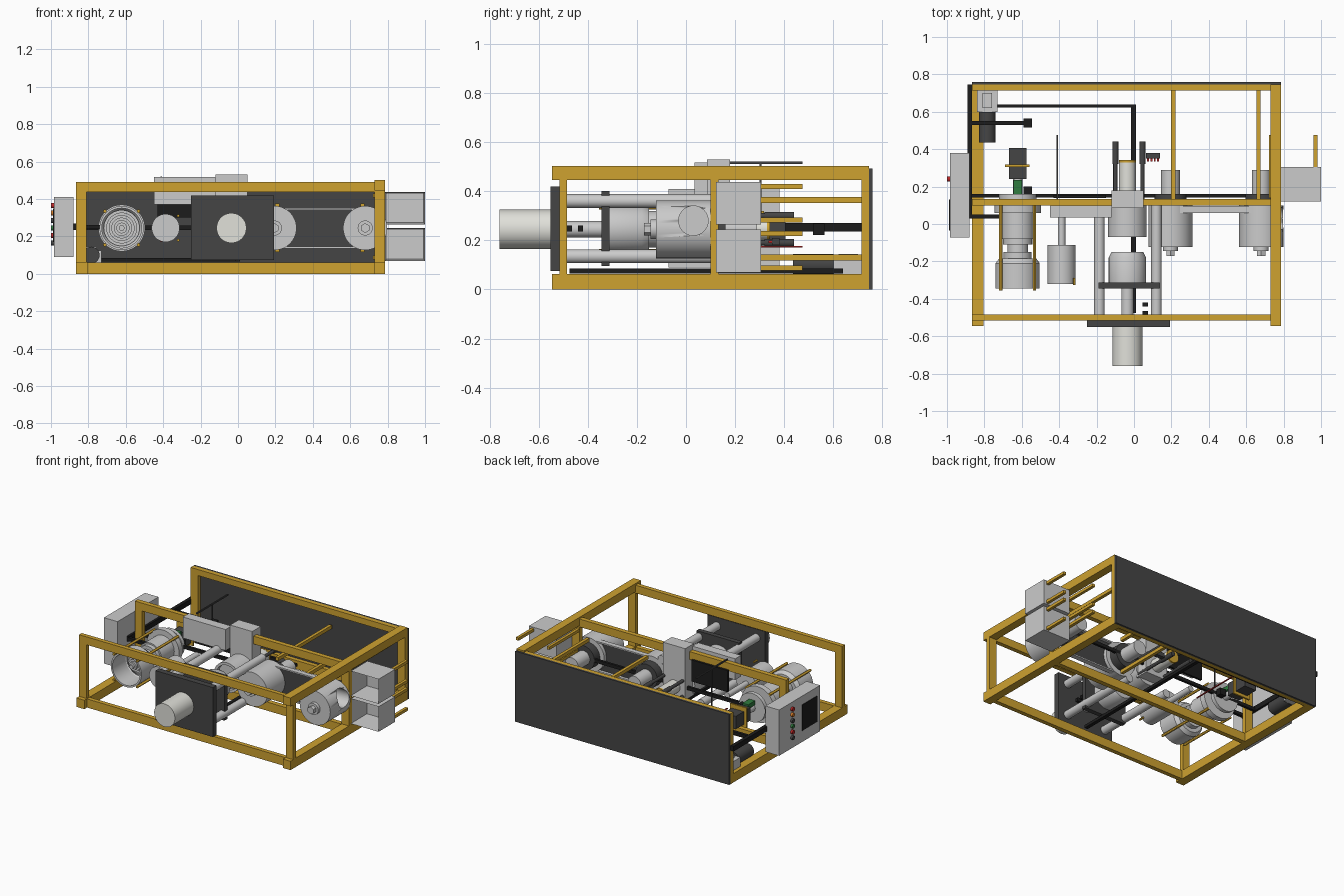
import bpy, bmesh, math
from mathutils import Matrix, Vector

if "Cube" in bpy.data.objects:
    bpy.data.objects.remove(bpy.data.objects["Cube"])


def mat(name, r, g, b):
    m = bpy.data.materials.new(name)
    m.diffuse_color = (r, g, b, 1)
    m.use_nodes = True
    m.node_tree.nodes["Principled BSDF"].inputs["Base Color"].default_value = m.diffuse_color
    return m


YEL = mat("yellow_paint", 0.62, 0.36, 0.03)
DARK = mat("dark_steel", 0.06, 0.06, 0.06)
BLACK = mat("black_rubber", 0.012, 0.012, 0.012)
PALE = mat("pale_enamel", 0.75, 0.75, 0.7)
GREEN = mat("green_terminal", 0.03, 0.2, 0.05)
RED = mat("red_button", 0.5, 0.02, 0.02)
ORANGE = mat("orange_button", 0.7, 0.2, 0.02)


def finish(name, bm, m, smooth=False):
    bmesh.ops.recalc_face_normals(bm, faces=bm.faces)
    me = bpy.data.meshes.new(name)
    bm.to_mesh(me)
    bm.free()
    ob = bpy.data.objects.new(name, me)
    bpy.context.collection.objects.link(ob)
    if m:
        me.materials.append(m)
    if smooth:
        bpy.ops.object.select_all(action='DESELECT')
        bpy.context.view_layer.objects.active = ob
        ob.select_set(True)
        bpy.ops.object.shade_smooth_by_angle()
    return ob


def box(name, x0, x1, y0, y1, z0, z1, m=None):
    bm = bmesh.new()
    c = Vector(((x0 + x1) / 2, (y0 + y1) / 2, (z0 + z1) / 2))
    bmesh.ops.create_cube(bm, size=1, matrix=Matrix.Translation(c) @ Matrix.Diagonal((x1 - x0, y1 - y0, z1 - z0, 1)))
    return finish(name, bm, m)


def rod(name, a, b, r, m=None, seg=32):
    a, b = Vector(a), Vector(b)
    d = b - a
    bm = bmesh.new()
    M = Matrix.Translation((a + b) / 2) @ d.to_track_quat('Z', 'Y').to_matrix().to_4x4()
    bmesh.ops.create_cone(bm, cap_ends=True, segments=seg, radius1=r, radius2=r, depth=d.length, matrix=M)
    return finish(name, bm, m, True)


def ycyl(name, x, r, y0, y1, m=None, z=0.245, seg=48):
    return rod(name, (x, y0, z), (x, y1, z), r, m, seg)


def lathe(name, x, z, prof, m=None, seg=48):
    # profile of (radius, y) turned about the y axis
    bm = bmesh.new()
    vs = [bm.verts.new((x + r, y, z)) for r, y in prof]
    es = [bm.edges.new(p) for p in zip(vs, vs[1:])]
    bmesh.ops.spin(bm, geom=vs + es, cent=(x, 0, z), axis=(0, 1, 0), angle=2 * math.pi, steps=seg)
    bmesh.ops.remove_doubles(bm, verts=bm.verts, dist=1e-5)
    return finish(name, bm, m, True)


# main frame
for n, z0, z1 in (("bottom", 0, 0.06), ("top", 0.437, 0.492)):
    for k, y0, y1 in (("front", -0.515, -0.485), ("middle", 0.1, 0.133), ("back", 0.715, 0.745)):
        if n == "top" and k == "back":
            z0 = 0.45
        box(f"{n}_{k}_beam", -0.866, 0.73, y0, y1, z0, z1, YEL)
box("left_bottom_beam", -0.866, -0.805, -0.545, 0.745, 0, 0.062, YEL)
box("right_bottom_beam", 0.73, 0.787, -0.545, 0.745, 0, 0.062, YEL)
box("right_top_beam", 0.73, 0.787, -0.545, 0.745, 0.445, 0.503, YEL)
for k, y0, y1 in (("front", -0.515, -0.485), ("middle", 0.1, 0.133), ("back", 0.715, 0.745)):
    box(f"left_{k}_post", -0.866, -0.81, y0, y1, 0.06, 0.49, YEL)
    box(f"right_{k}_post", 0.73, 0.787, y0, y1, 0.06, 0.45, YEL)
box("back_panel", -0.866, 0.787, 0.745, 0.76, 0, 0.492, DARK)
for x in (0.21, 0.665):
    for z in (0.365, 0.13):
        box("back_tie_bar", x - 0.011, x + 0.011, 0.13, 0.72, z - 0.012, z + 0.012, YEL)

# press: motor, plates, columns and ram
PX = -0.035
ycyl("press_motor", PX, 0.08, -0.76, -0.55, PALE)
box("press_end_plate", -0.25, 0.193, -0.552, -0.512, 0.075, 0.42, DARK)
for x in (-0.185, 0.12):
    for z in (0.36, 0.135):
        ycyl("press_column", x, 0.028, -0.512, 0.1, None, z)
ycyl("press_ram", PX, 0.033, -0.512, -0.34)
box("moving_plate", -0.19, 0.137, -0.345, -0.312, 0.095, 0.4, DARK)
lathe("press_head", PX, 0.245, [(0, -0.312), (0.1, -0.312), (0.1, -0.18), (0.085, -0.15), (0, -0.15)])
lathe("press_chamber", PX, 0.245, [(0.085, -0.04), (0.085, -0.07), (0.103, -0.07), (0.103, 0.1), (0, 0.1), (0, -0.04), (0.085, -0.04)])
box("chamber_block", -0.12, 0.05, 0.085, 0.18, 0.17, 0.53)
ycyl("chamber_cylinder", PX, 0.045, 0.18, 0.33, PALE)
ycyl("cylinder_cap", PX, 0.046, 0.33, 0.342, YEL)
for x in (-0.1, 0.045):
    for z in (0.19, 0.3):
        ycyl("guide_pin", x, 0.011, 0.1, 0.43, DARK, z)
        ycyl("guide_pin_stop", x, 0.016, 0.32, 0.44, DARK, z)
for y in (-0.475, -0.43):
    box("limit_sensor", 0.045, 0.075, y - 0.01, y + 0.01, 0.235, 0.26, BLACK)

# winding drums with the belt between them
for x in (0.195, 0.68):
    d = ycyl("winding_drum", x, 0.118, -0.122, 0.1, seg=64)
    ycyl("drum_hub", x, 0.04, -0.145, -0.12)
    ycyl("drum_nut", x, 0.026, -0.172, -0.14, seg=6)
    ycyl("drum_bearing", x, 0.085, 0.1, 0.16, DARK)
    ycyl("drum_motor", x, 0.05, 0.16, 0.29)
cut = rod("drum_hole_cutter", (0.69, 0.03, 0.28), (0.9, 0.03, 0.28), 0.06)
cut.hide_render = True
bo = d.modifiers.new("hole", 'BOOLEAN')
bo.object = cut
bpy.ops.object.select_all(action='DESELECT')
bpy.context.view_layer.objects.active = d
d.select_set(True)
bpy.ops.object.modifier_apply(modifier="hole")
bpy.data.objects.remove(cut)
box("belt_web", 0.195, 0.68, 0.07, 0.075, 0.14, 0.35, DARK)
for z in (0.14, 0.345):
    box("belt_run", 0.195, 0.68, 0.06, 0.095, z - 0.004, z + 0.006)

# left extruder: hollow drum with stepped nozzle rings
EX = -0.622
rings = [(0.0, -0.29)]
for i in range(7):
    r = 0.015 + i * 0.0135
    rings += [(r, -0.29 + i * 0.015), (r, -0.275 + i * 0.015)]
rings += [(0.106, -0.2), (0.106, -0.345), (0.118, -0.345), (0.118, -0.21), (0.1, -0.185), (0, -0.185)]
lathe("extruder_drum", EX, 0.245, rings)
lathe("extruder_barrel", EX, 0.245, [(0, -0.185), (0.075, -0.185), (0.075, -0.15), (0.055, -0.15), (0.055, -0.11),
                                     (0.078, -0.11), (0.078, -0.08), (0.088, -0.08), (0.088, 0.1), (0, 0.1)])
ycyl("extruder_flange", EX, 0.125, 0.06, 0.1)
for sx in (-1, 1):
    for sz in (-1, 1):
        ycyl("extruder_tie_rod", EX + sx * 0.09, 0.009, -0.355, 0.1, YEL, 0.245 + sz * 0.09, 12)
ycyl("extruder_rear_bearing", EX, 0.1, 0.133, 0.16)
ycyl("extruder_shaft", EX, 0.025, 0.16, 0.25)
box("extruder_motor", -0.668, -0.575, 0.24, 0.405, 0.2, 0.29, DARK)
box("motor_bracket", -0.69, -0.56, 0.305, 0.317, 0.18, 0.32, YEL)
box("terminal_block", -0.645, -0.6, 0.15, 0.235, 0.27, 0.3, GREEN)

# small feed cylinder
ycyl("feed_cylinder", -0.387, 0.075, -0.32, -0.112)
ycyl("feed_rod", -0.387, 0.02, -0.112, 0.1)
for z in (0.18, 0.31):
    ycyl("feed_bolt", -0.32, 0.007, -0.325, -0.29, YEL, z, 12)

# knife housing and its guide blade
box("knife_housing", -0.45, -0.12, 0.035, 0.1, 0.37, 0.517)
box("guard_plate", -0.43, -0.15, 0.14, 0.155, 0.3, 0.45, BLACK)
box("blade_rail", -0.415, -0.407, 0.13, 0.475, 0.51, 0.52, DARK)
box("blade_rail", -0.415, -0.407, 0.13, 0.475, 0.17, 0.176, RED)
box("rail_post", -0.415, -0.407, 0.3, 0.308, 0.17, 0.515, DARK)
box("valve_block", 0.065, 0.14, 0.35, 0.38, 0.18, 0.21, DARK)
for i in range(4):
    x = 0.075 + i * 0.018
    box("valve_stub", x - 0.005, x + 0.005, 0.335, 0.352, 0.19, 0.2, RED)

# twin bins on the right, open to the front
for z0, z1 in ((0.265, 0.437), (0.07, 0.245)):
    bm = bmesh.new()
    M = Matrix.Translation((0.893, 0.213, (z0 + z1) / 2)) @ Matrix.Diagonal((0.214, 0.183, z1 - z0, 1))
    bmesh.ops.create_cube(bm, size=1, matrix=M)
    f = min(bm.faces, key=lambda q: q.calc_center_median().y)
    bmesh.ops.inset_region(bm, faces=[f], thickness=0.012)
    bmesh.ops.translate(bm, verts=f.verts, vec=(0, 0.165, 0))
    finish("bin", bm, None)
    for x in (0.732, 0.97):
        for z in (z0 + 0.018, z1 - 0.018):
            box("bin_rail", x - 0.01, x + 0.01, 0.14 if x < 0.9 else 0.3, 0.475, z - 0.01, z + 0.01, YEL)

# control cabinet on the left
box("control_cabinet", -0.985, -0.88, -0.072, 0.38, 0.09, 0.41)
box("control_screen", -0.989, -0.984, -0.035, 0.13, 0.17, 0.35, BLACK)
for i, m in enumerate((RED, ORANGE, DARK, GREEN, RED, DARK)):
    z = 0.365 - i * 0.04
    rod("control_button", (-0.985, 0.24, z), (-1.0, 0.24, z), 0.014, m, 20)

# cable ducts
box("cable_duct_side", -0.89, -0.865, 0.03, 0.745, 0.235, 0.27, BLACK)
for y, x1 in ((0.54, -0.57), (0.04, -0.62)):
    box("cable_duct_arm", -0.88, x1, y - 0.01, y + 0.01, 0.24, 0.262, BLACK)
box("cable_socket", -0.59, -0.545, 0.517, 0.563, 0.222, 0.268, BLACK)
box("cable_socket", -0.59, -0.545, 0.16, 0.2, 0.222, 0.268, BLACK)
box("cable_duct_long", -0.88, 0.66, 0.143, 0.16, 0.235, 0.258, BLACK)
box("floor_duct_back", -0.73, 0.01, 0.622, 0.64, 0.065, 0.085, BLACK)
box("floor_duct_centre", -0.015, 0.01, -0.475, 0.64, 0.065, 0.085, BLACK)

# corner pump
box("pump_body", -0.84, -0.73, 0.6, 0.718, 0.06, 0.125)
box("pump_lid", -0.81, -0.76, 0.62, 0.7, 0.125, 0.145)
rod("pump_motor", (-0.785, 0.435, 0.1), (-0.785, 0.6, 0.1), 0.045, DARK)
